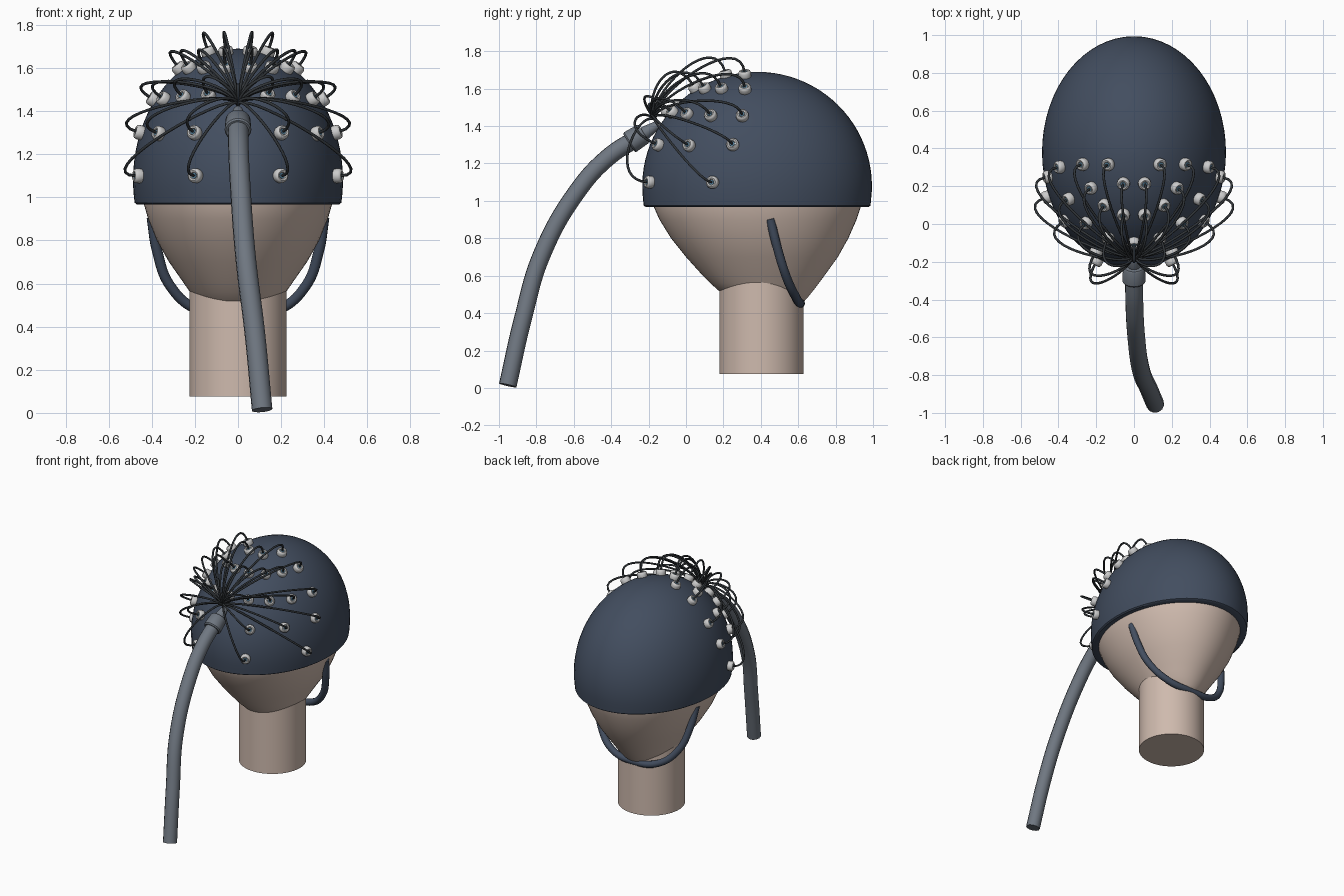
import bpy, bmesh, math
from mathutils import Vector

if "Cube" in bpy.data.objects:
    bpy.data.objects.remove(bpy.data.objects["Cube"])

C = Vector((0, 0.38, 1.08))          # cap centre
R = Vector((0.487, 0.614, 0.61))     # cap radii


def material(name, rgb):
    m = bpy.data.materials.new(name)
    m.diffuse_color = (*rgb, 1)
    m.use_nodes = True
    m.node_tree.nodes["Principled BSDF"].inputs["Base Color"].default_value = m.diffuse_color
    return m


NAVY = material("cap_fabric", (0.055, 0.075, 0.115))
SKIN = material("skin", (0.62, 0.49, 0.42))
GREY = material("cable_grey", (0.16, 0.185, 0.22))
DARK = material("wire_dark", (0.03, 0.035, 0.04))
WHITE = material("electrode_white", (0.75, 0.75, 0.73))
BLUE = material("gel_blue", (0.12, 0.28, 0.42))


def link(name, data, mat):
    ob = bpy.data.objects.new(name, data)
    bpy.context.collection.objects.link(ob)
    if not data.materials:
        data.materials.append(mat)
    return ob


def loft(name, rings, mat, n=64, angle=40):
    """Skin elliptical rings (cx, cy, z, rx, ry), closing both ends."""
    bm = bmesh.new()
    loops = []
    for cx, cy, z, rx, ry in rings:
        loops.append([bm.verts.new((cx + rx * math.cos(2 * math.pi * i / n),
                                    cy + ry * math.sin(2 * math.pi * i / n), z)) for i in range(n)])
    for a, b in zip(loops, loops[1:]):
        for i in range(n):
            j = (i + 1) % n
            bm.faces.new((a[i], a[j], b[j], b[i]))
    bm.faces.new(loops[0])
    bm.faces.new(loops[-1])
    bmesh.ops.recalc_face_normals(bm, faces=bm.faces)
    me = bpy.data.meshes.new(name)
    bm.to_mesh(me)
    bm.free()
    me.set_sharp_from_angle(angle=math.radians(angle))
    return link(name, me, mat)


def tube(name, paths, radius, mat, res=4, smooth=True):
    """Round tubes along one or more point lists."""
    cu = bpy.data.curves.new(name, 'CURVE')
    cu.dimensions = '3D'
    cu.bevel_depth = radius
    cu.bevel_resolution = res
    cu.use_fill_caps = True
    for pts in paths:
        if smooth:
            s = cu.splines.new('BEZIER')
            s.bezier_points.add(len(pts) - 1)
            for b, p in zip(s.bezier_points, pts):
                b.co = p
                b.handle_left_type = b.handle_right_type = 'AUTO'
        else:
            s = cu.splines.new('POLY')
            s.points.add(len(pts) - 1)
            for b, p in zip(s.points, pts):
                b.co = (*p, 1)
            s.use_smooth = True
    return link(name, cu, mat)


# Cap: dome with a turned-in lower rim
cap = [(0, C.y, 0.972, R.x * 0.86, R.y * 0.86), (0, C.y, 0.968, R.x * 0.965, R.y * 0.972),
       (0, C.y, 0.975, R.x * 0.985, R.y * 0.988)]
for i in range(25):
    t = math.radians(-7 + 96.5 * i / 24)
    cap.append((0, C.y, C.z + R.z * math.sin(t), R.x * math.cos(t), R.y * math.cos(t)))
loft("cap", cap, NAVY)

# Head: tapers down and forward of centre to the chin
outline = [(0.415, 0.03, 0.42, 0.54), (0.45, 0.11, 0.30, 0.62), (0.48, 0.155, 0.24, 0.648),
           (0.52, 0.195, 0.175, 0.68), (0.56, 0.223, 0.13, 0.71), (0.6, 0.25, 0.09, 0.74),
           (0.7, 0.32, 0.0, 0.812), (0.8, 0.377, -0.08, 0.868), (0.9, 0.417, -0.142, 0.912),
           (0.97, 0.437, -0.173, 0.935), (1.08, 0.45, -0.19, 0.95)]
head = [(0, (a + b) / 2, z, w, (b - a) / 2) for z, w, a, b in outline]
for i in range(1, 12):
    t = math.radians(89.5 * i / 11)
    head.append((0, 0.38, 1.08 + 0.57 * math.sin(t), 0.45 * math.cos(t), 0.57 * math.cos(t)))
loft("head", head, SKIN)

# Neck
loft("neck", [(0, 0.403, 0.075, 0.225, 0.225), (0, 0.403, 0.62, 0.225, 0.225)], SKIN)

# Chin strap
half = [(0.40, 0.45, 0.905), (0.375, 0.488, 0.75), (0.315, 0.538, 0.59), (0.19, 0.59, 0.48)]
strap = half + [(0, 0.612, 0.452)] + [(-x, y, z) for x, y, z in reversed(half)]
tube("chin_strap", [strap], 0.024, NAVY)

# Main cable and its collar
tube("main_cable", [[(0.112, -0.953, 0.014), (0.078, -0.872, 0.37), (0.036, -0.77, 0.715),
                     (0.01, -0.575, 1.06), (0.002, -0.42, 1.23), (0, -0.25, 1.345)]], 0.048, GREY)
axis = Vector((0, 0.84, 0.54)).normalized()


def collar(name, start, length, r0, r1, mat):
    ob = loft(name, [(0, 0, 0, r0 * .9, r0 * .9), (0, 0, .008, r0, r0),
                     (0, 0, length - .008, r1, r1), (0, 0, length, r1 * .9, r1 * .9)], mat, 32)
    ob.location = start
    ob.rotation_euler = axis.to_track_quat('Z', 'Y').to_euler()


collar("cable_collar", (0, -0.305, 1.31), 0.095, 0.062, 0.058, GREY)
collar("collar_tip", (0, -0.225, 1.36), 0.085, 0.036, 0.024, GREY)

# Electrodes: seats on the cap given by (x, y, row height)
seats = [(0, -0.09, 1.47)]
for x, y, z in [(.19, -.18, 1.1), (.47, .135, 1.1),
                (.2, -.15, 1.3), (.37, .01, 1.3), (.45, .25, 1.3),
                (.135, -.07, 1.47), (.255, .0, 1.47), (.345, .13, 1.46), (.395, .3, 1.46),
                (.055, .05, 1.6), (.155, .1, 1.6), (.225, .19, 1.6), (.27, .315, 1.6),
                (.055, .215, 1.67), (.135, .315, 1.67)]:
    seats += [(x, y, z), (-x, y, z)]


def to_surface(p, extra=0.0):
    d = Vector(p) - C
    k = math.sqrt(sum((d[i] / R[i]) ** 2 for i in range(3)))
    q = d / k
    n = Vector([q[i] / R[i] ** 2 for i in range(3)]).normalized()
    return C + q + n * extra, n, k


hub = Vector((0, -0.155, 1.425))
hub_out = hub + Vector((0, -0.09, 0.10))
ring = [(0, 0, -.008, .03, .03), (0, 0, .004, .034, .034), (0, 0, .022, .034, .034),
        (0, 0, .031, .031, .031), (0, 0, .036, .024, .024), (0, 0, .034, .017, .017),
        (0, 0, .026, .014, .014)]
puck = gel = None
wires = []
for i, seat in enumerate(seats):
    p, n, _ = to_surface(seat)
    if puck is None:
        a = loft("electrode", ring, WHITE, 20)
        b = loft("electrode_gel", [(0, 0, .015, .014, .014), (0, 0, .031, .013, .013)], BLUE, 12)
        puck, gel = a.data, b.data
    else:
        a, b = link("electrode", puck, WHITE), link("electrode_gel", gel, BLUE)
    for ob in (a, b):
        ob.location = p
        ob.rotation_euler = n.to_track_quat('Z', 'Y').to_euler()
    # Wire: springs out of the electrode, then arcs over the cap to the hub
    p0 = p + n * 0.025
    reach = 0.26 if i else 0.1
    p1 = p0 + n * reach
    path = []
    for s in range(19):
        t = s / 18
        q = p0 * (1 - t) ** 3 + p1 * 3 * t * (1 - t) ** 2 + hub_out * 3 * t * t * (1 - t) + hub * t ** 3
        safe, _, k = to_surface(q, 0.01)
        path.append(safe if k < 1.018 else q)
    wires.append(path)
tube("electrode_wires", wires, 0.0068, DARK, res=2, smooth=False)
